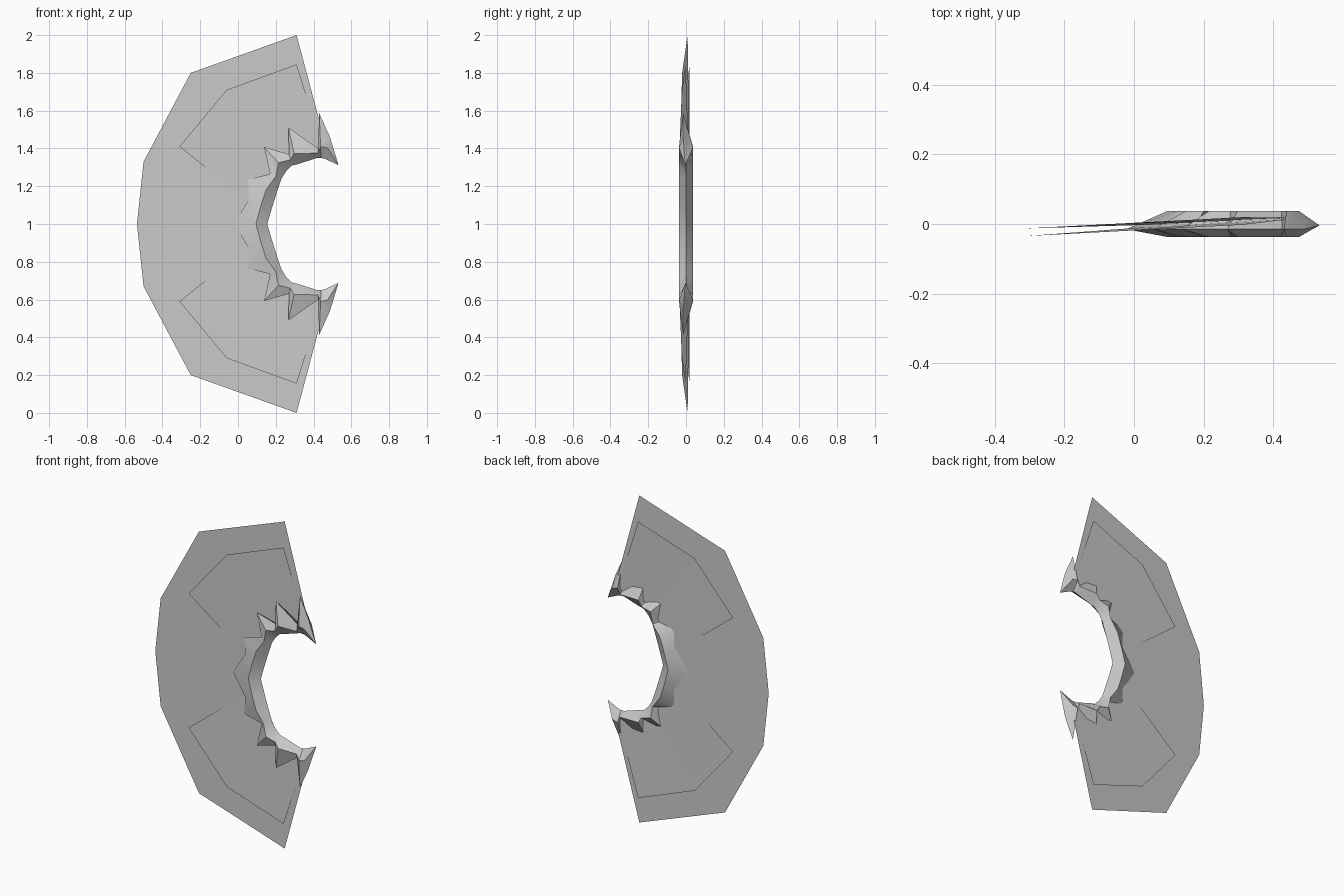
import bpy
from mathutils import Vector

cube = bpy.data.objects.get("Cube")
if cube:
    bpy.data.objects.remove(cube)

grey = bpy.data.materials.new("plain grey")
grey.use_nodes = True
grey.diffuse_color = (0.6, 0.6, 0.6, 1)
grey.node_tree.nodes["Principled BSDF"].inputs["Base Color"].default_value = (0.6, 0.6, 0.6, 1)


def make_object(name, verts, faces, mirror=True, smooth=False):
    """Upper half as a mesh, mirrored about the height of z = 1."""
    mesh = bpy.data.meshes.new(name)
    mesh.from_pydata([(x, y, z - 1) for x, y, z in verts], [], faces)
    mesh.materials.append(grey)
    obj = bpy.data.objects.new(name, mesh)
    obj.location.z = 1
    bpy.context.collection.objects.link(obj)
    mod = obj.modifiers.new("mirror", 'MIRROR')
    mod.use_axis = (False, False, True)
    mod.merge_threshold = 0.001
    if smooth:
        bpy.ops.object.select_all(action='DESELECT')
        obj.select_set(True)
        bpy.context.view_layer.objects.active = obj
        bpy.ops.object.shade_smooth_by_angle(angle=0.6)
    return obj


def sheet_y(x):
    return 0.052 * x - 0.0075


def make_sheet(name, outer, inner, offset=0.0):
    """Thin tilted fan between an outer and an inner edge."""
    n = len(outer)
    verts = [(x, sheet_y(x) + offset, z) for x, z in outer]
    verts += [(x, sheet_y(x) + offset * 0.2, z) for x, z in inner]
    faces = [(i, i + 1, n + i + 1, n + i) for i in range(n - 1)]
    return make_object(name, verts, faces)


# Large fan sheet
make_sheet("outer_sheet",
           [(0.31, 2.0), (-0.25, 1.8), (-0.5, 1.33), (-0.535, 1.0)],
           [(0.47, 1.4), (0.27, 1.36), (0.19, 1.24), (0.1, 1.0)])

# Smaller sheets layered on both faces of the fan
for name, offset in (("front_inner_sheet", -0.011), ("back_inner_sheet", 0.011)):
    make_sheet(name,
               [(0.31, 1.845), (-0.06, 1.71), (-0.31, 1.41)],
               [(0.45, 1.4), (0.24, 1.33), (0.08, 1.1)], offset)

# Spiked crescent: inner edge and outer edge at each station, in x and z
stations = [
    ((0.155, 1.0), (-0.022, 1.0)),
    ((0.175, 1.07), (0.058, 1.13)),
    ((0.20, 1.15), (0.053, 1.235)),
    ((0.23, 1.24), (0.17, 1.265)),
    ((0.255, 1.28), (0.138, 1.407)),
    ((0.285, 1.31), (0.27, 1.37)),
    ((0.31, 1.315), (0.267, 1.51)),
    ((0.42, 1.35), (0.425, 1.40)),
    ((0.44, 1.35), (0.43, 1.587)),
    ((0.46, 1.345), (0.487, 1.46)),
]
verts, faces = [], []
for inner, outer in stations:
    a, b = Vector(inner), Vector(outer)
    m = a + (b - a) * min(0.5, 0.06 / (b - a).length)
    verts += [(a.x, 0, a.y), (m.x, -0.037, m.y), (b.x, -0.015, b.y), (m.x, 0.037, m.y)]
for i in range(len(stations) - 1):
    for k in range(4):
        j = (k + 1) % 4
        faces.append((4 * i + k, 4 * i + j, 4 * i + 4 + j, 4 * i + 4 + k))

# Pointed end of the crescent
tip, last = len(verts), len(verts) - 4
verts.append((0.532, -0.004, 1.312))
faces += [(last + k, last + (k + 1) % 4, tip) for k in range(4)]
make_object("spiked_crescent", verts, faces, smooth=True)
